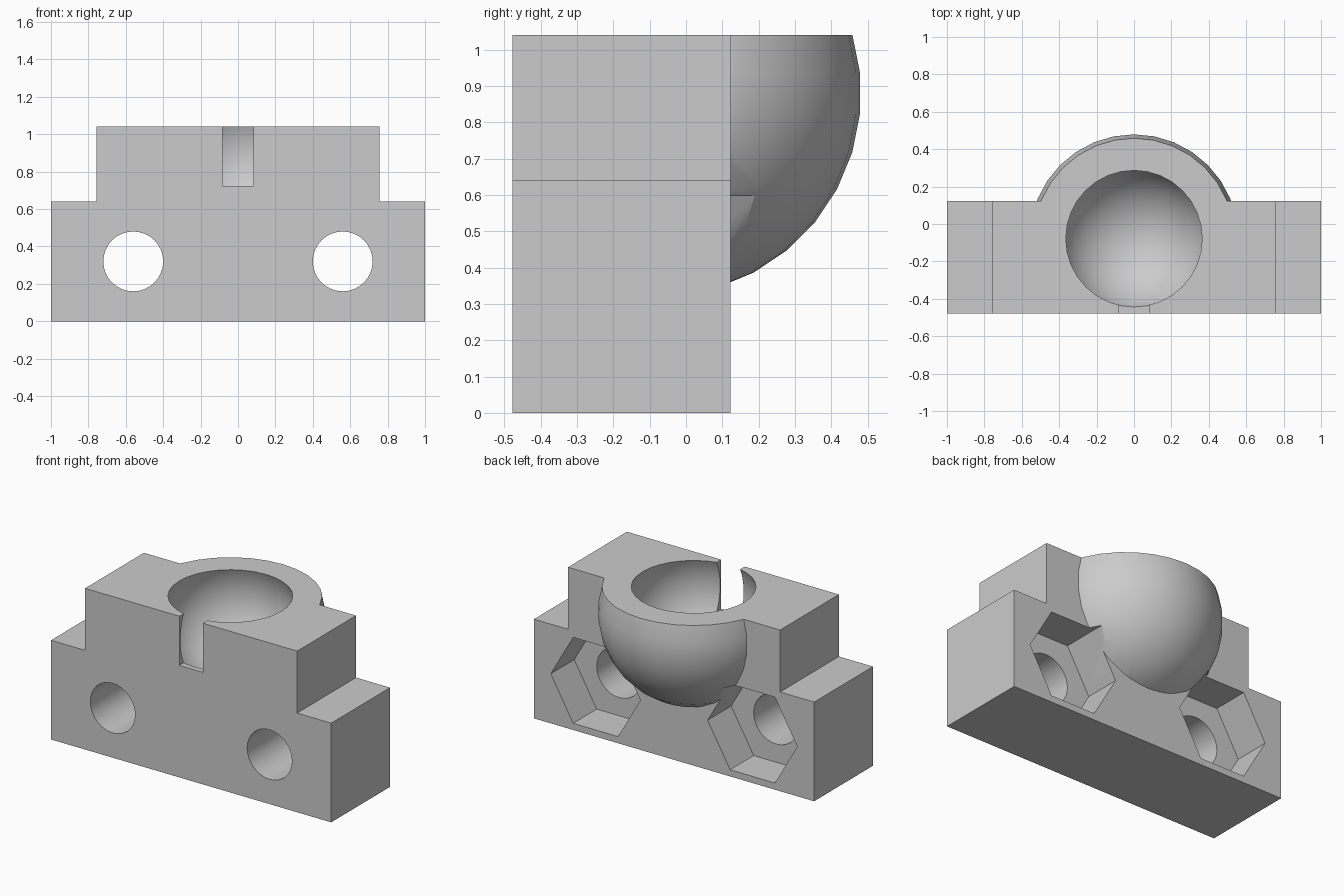
import bpy, bmesh, math
from mathutils import Matrix

if "Cube" in bpy.data.objects:
    bpy.data.objects.remove(bpy.data.objects["Cube"])

FRONT, BACK, TOP = -0.478, 0.122, 1.04
BALL_Y, BALL_Z = -0.078, 0.88
HOLE_X, HOLE_Z = 0.56, 0.32

grey = bpy.data.materials.new("plain_grey")
grey.diffuse_color = (0.6, 0.6, 0.6, 1)
grey.use_nodes = True
grey.node_tree.nodes["Principled BSDF"].inputs["Base Color"].default_value = grey.diffuse_color


def make_object(name, bm):
    bmesh.ops.recalc_face_normals(bm, faces=bm.faces[:])
    mesh = bpy.data.meshes.new(name)
    bm.to_mesh(mesh)
    bm.free()
    mesh.materials.append(grey)
    obj = bpy.data.objects.new(name, mesh)
    bpy.context.collection.objects.link(obj)
    return obj


def extrude_profile(name, points, y0, y1):
    """Extrude an x-z outline along y."""
    bm = bmesh.new()
    face = bm.faces.new([bm.verts.new((x, y0, z)) for x, z in points])
    ext = bmesh.ops.extrude_face_region(bm, geom=[face])["geom"]
    bmesh.ops.translate(bm, vec=(0, y1 - y0, 0),
                        verts=[v for v in ext if isinstance(v, bmesh.types.BMVert)])
    return make_object(name, bm)


def box(name, x0, x1, y0, y1, z0, z1):
    return extrude_profile(name, [(x0, z0), (x1, z0), (x1, z1), (x0, z1)], y0, y1)


def prism(name, x, radius, sides, y0, y1):
    pts = [(x + radius * math.cos(2 * math.pi * i / sides),
            HOLE_Z + radius * math.sin(2 * math.pi * i / sides)) for i in range(sides)]
    return extrude_profile(name, pts, y0, y1)


def ball(name, radius, sides=32):
    """Ringed ball with small flat caps at the poles."""
    bm = bmesh.new()
    rings = []
    for r in range(sides // 2):
        lat = math.pi * (r + 0.5) / (sides // 2)
        rings.append([bm.verts.new((radius * math.sin(lat) * math.cos(2 * math.pi * i / sides),
                                    radius * math.sin(lat) * math.sin(2 * math.pi * i / sides),
                                    radius * math.cos(lat))) for i in range(sides)])
    for a, b in zip(rings, rings[1:]):
        for i in range(sides):
            j = (i + 1) % sides
            bm.faces.new((a[i], b[i], b[j], a[j]))
    bm.faces.new(rings[0])
    bm.faces.new(rings[-1])
    bm.transform(Matrix.Translation((0, BALL_Y, BALL_Z)))
    return make_object(name, bm)


def boolean(target, tool, operation):
    mod = target.modifiers.new(operation.lower(), "BOOLEAN")
    mod.object, mod.operation, mod.solver = tool, operation, "EXACT"
    bpy.context.view_layer.objects.active = target
    bpy.ops.object.modifier_apply(modifier=mod.name)
    bpy.data.objects.remove(tool)


# stepped block, oversized at front and top so the trim leaves clean faces
bracket = extrude_profile("socket_bracket", [
    (-1, 0), (1, 0), (1, 0.64), (0.757, 0.64), (0.757, 1.6),
    (-0.757, 1.6), (-0.757, 0.64), (-1, 0.64)], -0.8, BACK)

# bulging socket shell, trimmed flat at front and top
boolean(bracket, ball("shell_ball", 0.56), "UNION")
boolean(bracket, box("front_trim", -2, 2, -2, FRONT, -1, 3), "DIFFERENCE")
boolean(bracket, box("top_trim", -2, 2, -2, 2, TOP, 3), "DIFFERENCE")

# ball cavity and front slot
boolean(bracket, ball("cavity", 0.4), "DIFFERENCE")
boolean(bracket, box("slot", -0.084, 0.084, -0.7, -0.2, 0.723, 1.3), "DIFFERENCE")

# bolt holes with hexagonal nut pockets at the back
for side in (-1, 1):
    boolean(bracket, prism("nut_pocket", side * HOLE_X, 0.32, 6, BACK - 0.24, 0.8), "DIFFERENCE")
    boolean(bracket, prism("bolt_hole", side * HOLE_X, 0.16, 32, -0.8, 0.3), "DIFFERENCE")

bracket.select_set(True)
bpy.context.view_layer.objects.active = bracket
bpy.ops.object.shade_smooth_by_angle(angle=math.radians(30))
